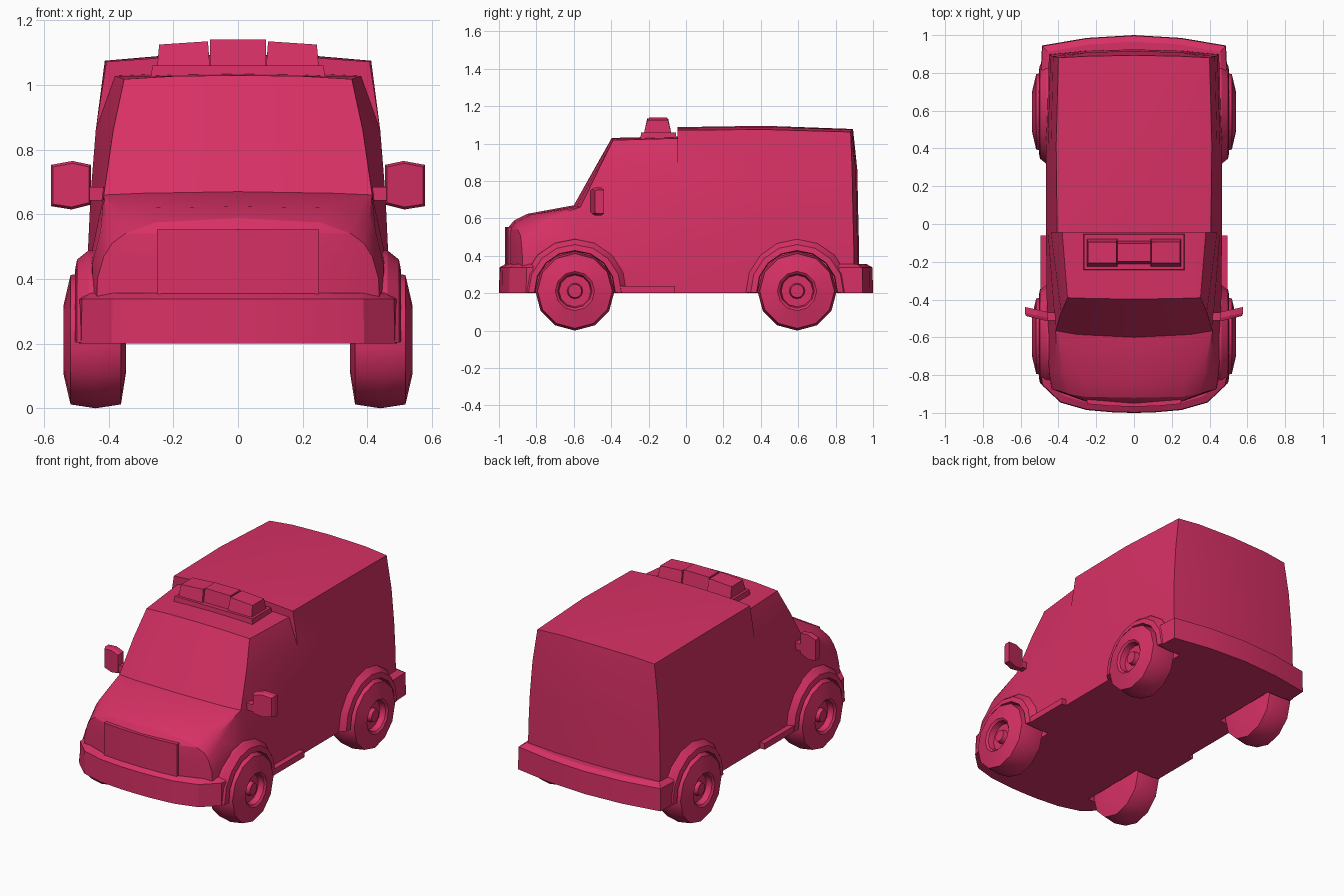
import bpy, bmesh, math

if "Cube" in bpy.data.objects:
    bpy.data.objects.remove(bpy.data.objects["Cube"])

paint = bpy.data.materials.new("red_paint")
paint.diffuse_color = (0.68, 0.03, 0.13, 1)
paint.use_nodes = True
paint.node_tree.nodes["Principled BSDF"].inputs["Base Color"].default_value = paint.diffuse_color


def finish(name, bm, smooth=None):
    bmesh.ops.remove_doubles(bm, verts=bm.verts, dist=1e-4)
    bmesh.ops.recalc_face_normals(bm, faces=bm.faces)
    me = bpy.data.meshes.new(name)
    bm.to_mesh(me)
    bm.free()
    ob = bpy.data.objects.new(name, me)
    bpy.context.collection.objects.link(ob)
    me.materials.append(paint)
    bpy.context.view_layer.objects.active = ob
    if smooth:
        shade(ob, smooth)
    return ob


def shade(ob, deg):
    bpy.ops.object.select_all(action='DESELECT')
    ob.select_set(True)
    bpy.context.view_layer.objects.active = ob
    bpy.ops.object.shade_smooth_by_angle(angle=math.radians(deg))


def skin(bm, rows, close_rows=False, close_cols=False):
    """Quads between consecutive rows of points."""
    v = [[bm.verts.new(p) for p in r] for r in rows]
    n, m = len(v), len(v[0])
    for i in range(n if close_rows else n - 1):
        for j in range(m if close_cols else m - 1):
            k, l = (i + 1) % n, (j + 1) % m
            bm.faces.new((v[i][j], v[i][l], v[k][l], v[k][j]))
    return v


def rings(name, loops, smooth=None):
    """Solid through stacked closed loops, with flat ends."""
    bm = bmesh.new()
    v = skin(bm, loops, close_cols=True)
    bm.faces.new(v[0])
    bm.faces.new(v[-1])
    return finish(name, bm, smooth)


def block(name, x0, x1, y0, y1, z0, z1, tx=0, ty=0, drop0=0, drop1=0):
    """Box with tapered top; drop lowers the top at the x0 / x1 end."""
    lo = [(x0, y0, z0), (x1, y0, z0), (x1, y1, z0), (x0, y1, z0)]
    a, b, c, d = x0 + tx, x1 - tx, y0 + ty, y1 - ty
    hi = [(a, c, z1 - drop0), (b, c, z1 - drop1), (b, d, z1 - drop1), (a, d, z1 - drop0)]
    return rings(name, [lo, hi])


def lathe(name, prof, s, y, z, angles, full, smooth=None):
    """Revolve (radius, x) points about a wheel axle."""
    rows = [[(s * x, y + r * math.sin(a), z + r * math.cos(a)) for r, x in prof] for a in angles]
    bm = bmesh.new()
    v = skin(bm, rows, close_rows=full, close_cols=not full)
    if not full:
        bm.faces.new(v[0])
        bm.faces.new(v[-1])
    return finish(name, bm, smooth)


def mirrored(half):
    """Half outline starting and ending on x = 0 side -> full loop."""
    return half + [(-x, y) for x, y in reversed(half) if x > 0]


def flat(y, xz):
    return [(x, y, z) for x, z in xz]


# body: half sections from rear to nose, each running bottom centre -> side -> roof centre
rear = [(0, .915, .2), (.45, .9, .2), (.45, .897, .45), (.443, .892, .66),
        (.428, .888, .86), (.40, .88, 1.062), (.25, .888, 1.074), (0, .893, 1.078)]
rear_in = [(0, .925, .2)] + [(.25, y + .02, z) for x, y, z in rear[1:5]] + [rear[6]] * 2 + [rear[7]]
rear_mid = [(0, .925, .2)] * 2 + [(0, y + .028, z) for x, y, z in rear[2:5]] + [rear[7]] * 3
low = [(0, .2), (.465, .2), (.466, .45), (.456, .66), (.44, .86)]
box_mid = flat(.42, low + [(.412, 1.075), (.25, 1.089), (0, 1.095)])
box_front = flat(-.045, low + [(.407, 1.072), (.25, 1.083), (0, 1.088)])
cab_rear = flat(-.045, low + [(.38, 1.028), (.2, 1.036), (0, 1.039)])
base = (.415, -.565, .66)
sill = [(0, -.565, .2), (.46, -.565, .2), (.46, -.565, .45)]
screen_top = sill + [base, (.386, -.468, .86), (.352, -.39, 1.018), (.2, -.395, 1.027), (0, -.397, 1.03)]
screen_low = sill + [base] * 3 + [(.3, -.585, .665), (0, -.6, .67)]
hood = [(0, -.8, .2), (.455, -.8, .2), (.45, -.78, .45), (.425, -.78, .55), (.405, -.78, .585),
        (.37, -.79, .605), (.27, -.83, .62), (0, -.85, .624)]
lip = [(0, -.9, .2), (.44, -.87, .2), (.435, -.875, .4), (.415, -.88, .47), (.39, -.885, .51),
       (.35, -.9, .54), (.255, -.915, .575), (0, -.92, .588)]
nose = [(0, -.955, .2)] + [(.255, -.94, z) for z in (.2, .4, .47, .51)] + \
       [(.255, -.935, .542)] * 2 + [(0, -.95, .552)]
nose_mid = [(0, -.955, .2)] * 2 + [(0, -.955, z) for z in (.4, .47, .51)] + [(0, -.95, .552)] * 3
bm = bmesh.new()
sections = [rear_mid, rear_in, rear, box_mid, box_front, cab_rear,
            screen_top, screen_low, hood, lip, nose, nose_mid]
skin(bm, sections)
skin(bm, [[(-x, y, z) for x, y, z in r] for r in sections])
body = finish("van_body", bm)

# wheel wells cut from the body
AXLES, AZ = (-.594, .594), .212
for y in AXLES:
    for s in (-1, 1):
        loop = [(y + .22 * math.sin(i * math.pi / 6), AZ + .22 * math.cos(i * math.pi / 6)) for i in range(12)]
        cut = rings("well_cutter", [[(s * x, a, b) for a, b in loop] for x in (.335, .6)])
        cut.hide_render = True
        mod = body.modifiers.new("well", 'BOOLEAN')
        mod.operation, mod.solver, mod.object = 'DIFFERENCE', 'EXACT', cut
        bpy.context.view_layer.objects.active = body
        bpy.ops.object.modifier_apply(modifier=mod.name)
        bpy.data.objects.remove(cut)
shade(body, 22)

# bumpers with a chamfered top edge
front = [(0, -1), (.1, -.998), (.25, -.985), (.39, -.945), (.485, -.855), (.492, -.82), (.40, -.82)]
back = [(0, 1), (.25, .985), (.487, .945), (.493, .82), (.40, .82)]
for name, half in (("front_bumper", front), ("rear_bumper", back)):
    loop = mirrored(half)
    rings(name, [[(x, y, .2) for x, y in loop],
                 [(x * .995, y * .997, .338) for x, y in loop],
                 [(x * .94, y * .965, .356) for x, y in loop]], 25)

# grille panel with a thin raised frame line
loop = mirrored([(0, -.967), (.13, -.963), (.25, -.952), (.25, -.92)])
rings("grille", [[(x, y, z) for x, y in loop] for z in (.34, .553)])

# wheels and arches
tyre = [(0, .36), (.105, .347), (.2, .362), (.212, .44), (.2, .518), (.105, .54), (.092, .53),
        (.085, .495), (.042, .495), (.036, .522), (0, .522)]
arch = [(.28, .43), (.276, .463), (.248, .498), (.216, .504), (.212, .43)]
for y, end in zip(AXLES, ("front", "rear")):
    for s, side in ((1, "left"), (-1, "right")):
        lathe(f"{end}_{side}_wheel", tyre, s, y, AZ,
              [i * math.pi / 6 for i in range(12)], True, 31)
        lathe(f"{end}_{side}_arch", arch, s, y, AZ,
              [math.radians(-92 + 23 * i) for i in range(9)], False, 25)

# side steps and door mirrors
for s, side in ((1, "left"), (-1, "right")):
    a, b = sorted((s * .44, s * .496))
    block(f"{side}_step", a, b, -.36, -.06, .2, .238)
    face = [(.578, .753), (.512, .765), (.455, .753), (.455, .63), (.515, .615), (.578, .625)]
    rings(f"{side}_mirror",
          [[(s * (.515 + (x - .515) * k), -.475 + (x - .515) * .22 + dy, .69 + (z - .69) * k)
            for x, z in face] for dy, k in ((-.026, .9), (-.01, 1), (.022, 1))])
    a, b = sorted((s * .40, s * .47))
    block(f"{side}_mirror_arm", a, b, -.51, -.468, .642, .685)

# roof light bar: base plus three tapered lamps
block("light_bar_base", -.27, .27, -.245, -.05, 1.015, 1.06, .005, .005)
block("light_bar_middle", -.087, .087, -.212, -.088, 1.055, 1.14, 0, .014)
block("light_bar_right", -.25, -.087, -.225, -.078, 1.055, 1.135, .006, .018, .01, 0)
block("light_bar_left", .087, .25, -.225, -.078, 1.055, 1.135, .006, .018, 0, .01)
